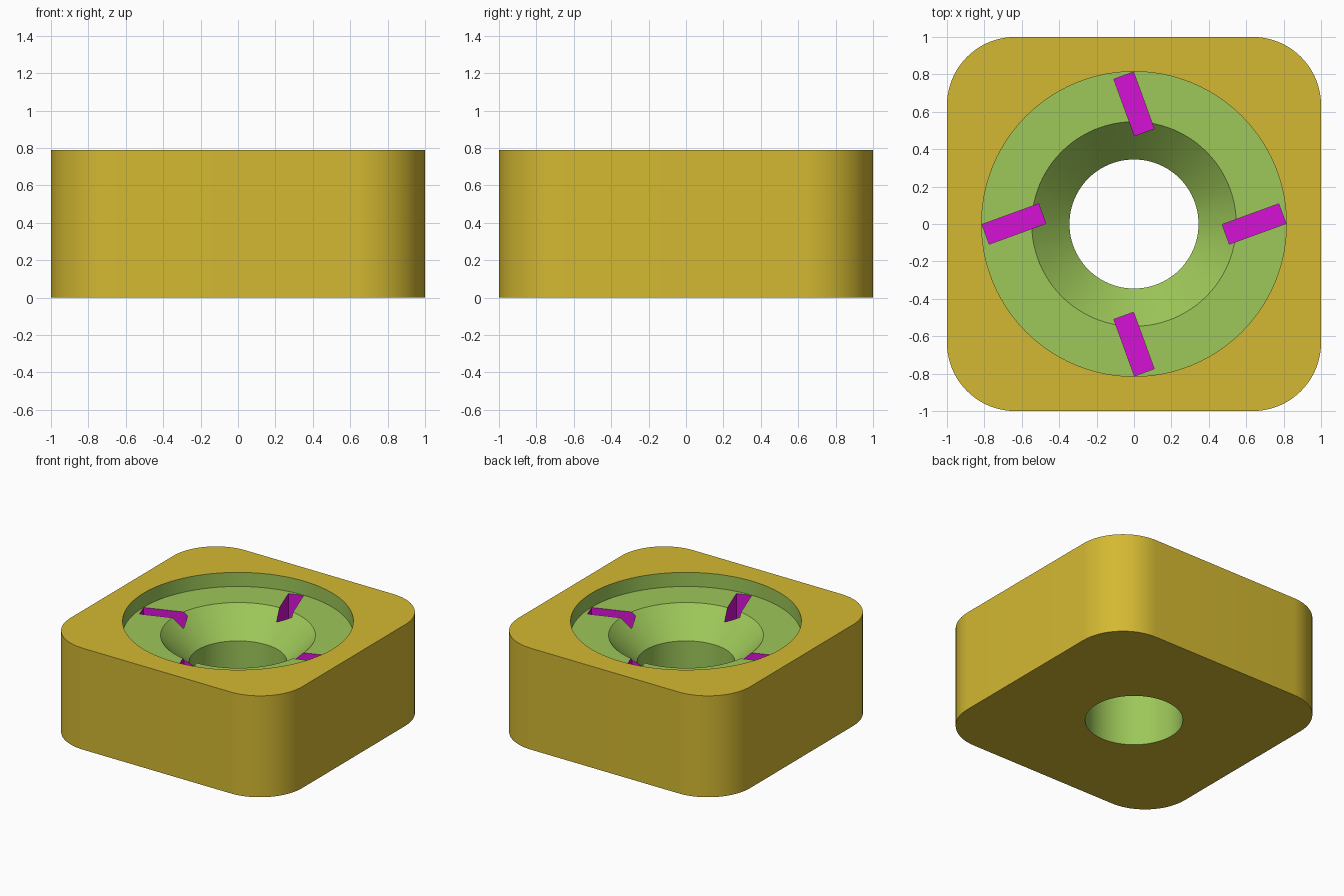
import bpy, bmesh, math
from mathutils import Matrix, Vector

if "Cube" in bpy.data.objects:
    bpy.data.objects.remove(bpy.data.objects["Cube"])

H = 0.79          # block height
FLOOR = 0.68      # recess floor
NECK = 0.475      # bottom of the countersink and slots


def material(name, rgb):
    m = bpy.data.materials.new(name)
    lin = [c / 255 / 12.92 if c < 10 else ((c / 255 + 0.055) / 1.055) ** 2.4 for c in rgb]
    m.diffuse_color = (*lin, 1)
    m.use_nodes = True
    m.node_tree.nodes["Principled BSDF"].inputs["Base Color"].default_value = m.diffuse_color
    return m


gold = material("gold", (212, 185, 50))
green = material("green", (157, 199, 89))
magenta = material("magenta", (213, 17, 213))


def make_object(name, bm, mat):
    bmesh.ops.recalc_face_normals(bm, faces=bm.faces)
    mesh = bpy.data.meshes.new(name)
    bm.to_mesh(mesh)
    bm.free()
    mesh.materials.append(mat)
    obj = bpy.data.objects.new(name, mesh)
    bpy.context.collection.objects.link(obj)
    return obj


# Block: rounded square outline, extruded upward
bm = bmesh.new()
radius, steps = 0.365, 20
outline = []
for k in range(4):
    mid = math.radians(45 + 90 * k)
    centre = Vector((math.cos(mid), math.sin(mid), 0)) * (1 - radius) * math.sqrt(2)
    for i in range(steps + 1):
        a = math.radians(90 * k + 90 * i / steps)
        outline.append(bm.verts.new(centre + radius * Vector((math.cos(a), math.sin(a), 0))))
base = bm.faces.new(outline)
top = bmesh.ops.extrude_face_region(bm, geom=[base])
bmesh.ops.translate(bm, vec=(0, 0, H), verts=[v for v in top["geom"] if isinstance(v, bmesh.types.BMVert)])
block = make_object("block", bm, gold)

# Bore: recess, countersink and through hole as one turned profile
profile = [(0, -0.1), (0.345, -0.1), (0.345, NECK), (0.547, FLOOR),
           (0.815, FLOOR), (0.815, H + 0.1), (0, H + 0.1)]
bm = bmesh.new()
pts = [bm.verts.new((r, 0, z)) for r, z in profile]
edges = [bm.edges.new(pair) for pair in zip(pts, pts[1:])]
bmesh.ops.spin(bm, geom=pts + edges, cent=(0, 0, 0), axis=(0, 0, 1),
               angle=math.tau, steps=96, use_merge=False)
bmesh.ops.remove_doubles(bm, verts=bm.verts, dist=1e-4)
bore = make_object("bore_cutter", bm, green)

# Slots: four tilted boxes around the countersink
bm = bmesh.new()
for k in range(4):
    place = (Matrix.Rotation(math.radians(90 * k), 4, 'Z')
             @ Matrix.Translation((0.642, 0, (NECK + FLOOR + 0.05) / 2))
             @ Matrix.Rotation(math.radians(20), 4, 'Z')
             @ Matrix.Diagonal((0.322, 0.112, FLOOR + 0.05 - NECK, 1)))
    bmesh.ops.create_cube(bm, size=1, matrix=place)
slots = make_object("slot_cutter", bm, magenta)

# Cut the bore and slots, keeping each cutter's colour
for m in (green, magenta):
    block.data.materials.append(m)
bpy.context.view_layer.objects.active = block
block.select_set(True)
for cutter in (bore, slots):
    mod = block.modifiers.new(cutter.name, 'BOOLEAN')
    mod.operation = 'DIFFERENCE'
    mod.solver = 'EXACT'
    mod.material_mode = 'TRANSFER'
    mod.object = cutter
    bpy.ops.object.modifier_apply(modifier=mod.name)
    bpy.data.objects.remove(cutter)

bpy.ops.object.shade_smooth_by_angle(angle=math.radians(30))
